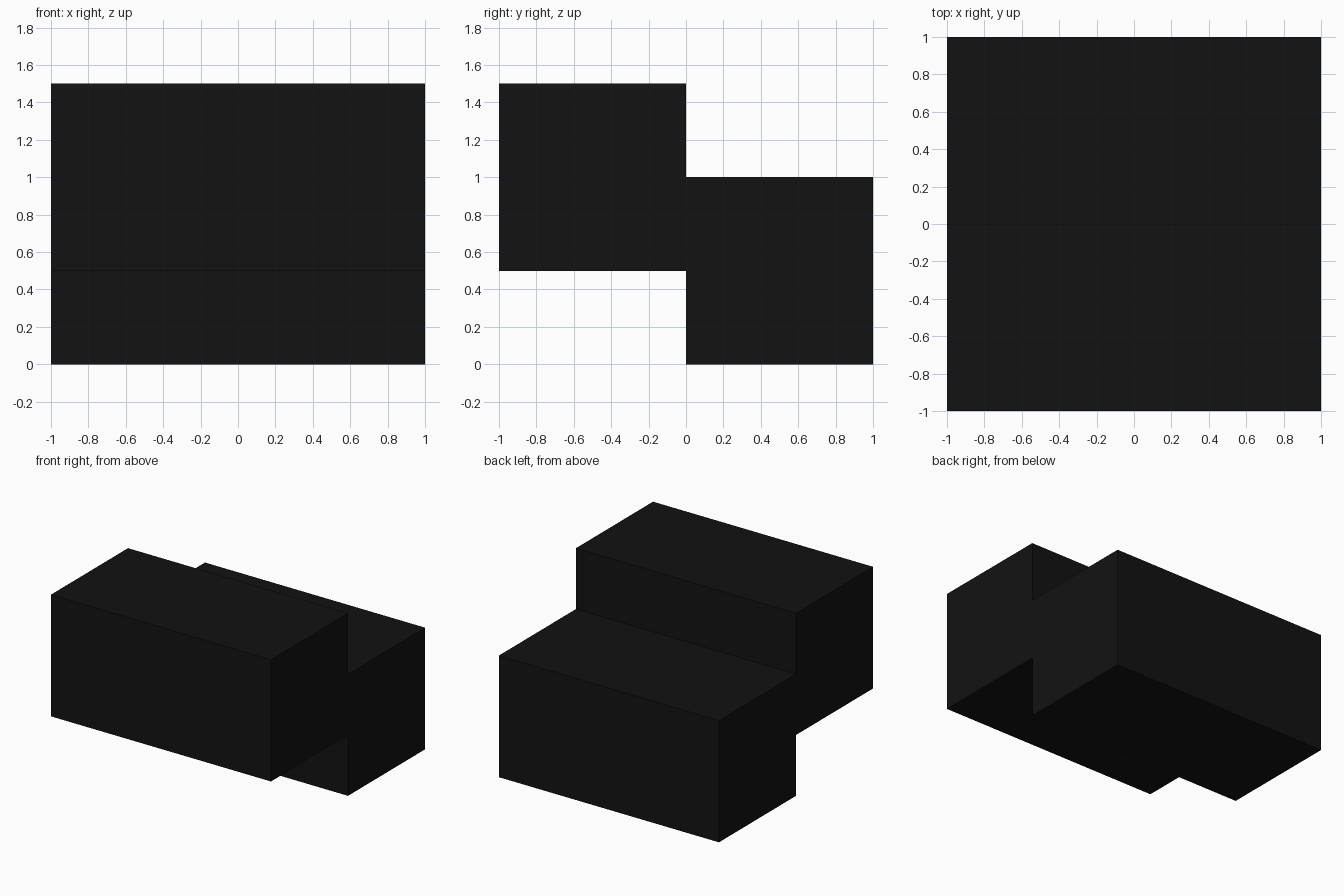
import bpy

if "Cube" in bpy.data.objects:
    bpy.data.objects.remove(bpy.data.objects["Cube"])

# near-black finish shared by both blocks
dark = bpy.data.materials.new("near_black")
dark.diffuse_color = (0.006, 0.006, 0.006, 1.0)
dark.use_nodes = True
dark.node_tree.nodes["Principled BSDF"].inputs["Base Color"].default_value = dark.diffuse_color


def block(name, center, size):
    """Flat-faced rectangular block with its dimensions applied."""
    bpy.ops.mesh.primitive_cube_add(size=1, location=center)
    obj = bpy.context.object
    obj.name = name
    obj.scale = size
    bpy.ops.object.transform_apply(location=False, rotation=False, scale=True)
    obj.data.materials.append(dark)
    return obj


SIZE = (2.0, 1.0, 1.0)

# rear block stands on the ground
block("rear_block", (0, 0.5, 0.5), SIZE)

# front block is the same size, raised by half its height
block("front_block", (0, -0.5, 1.0), SIZE)
